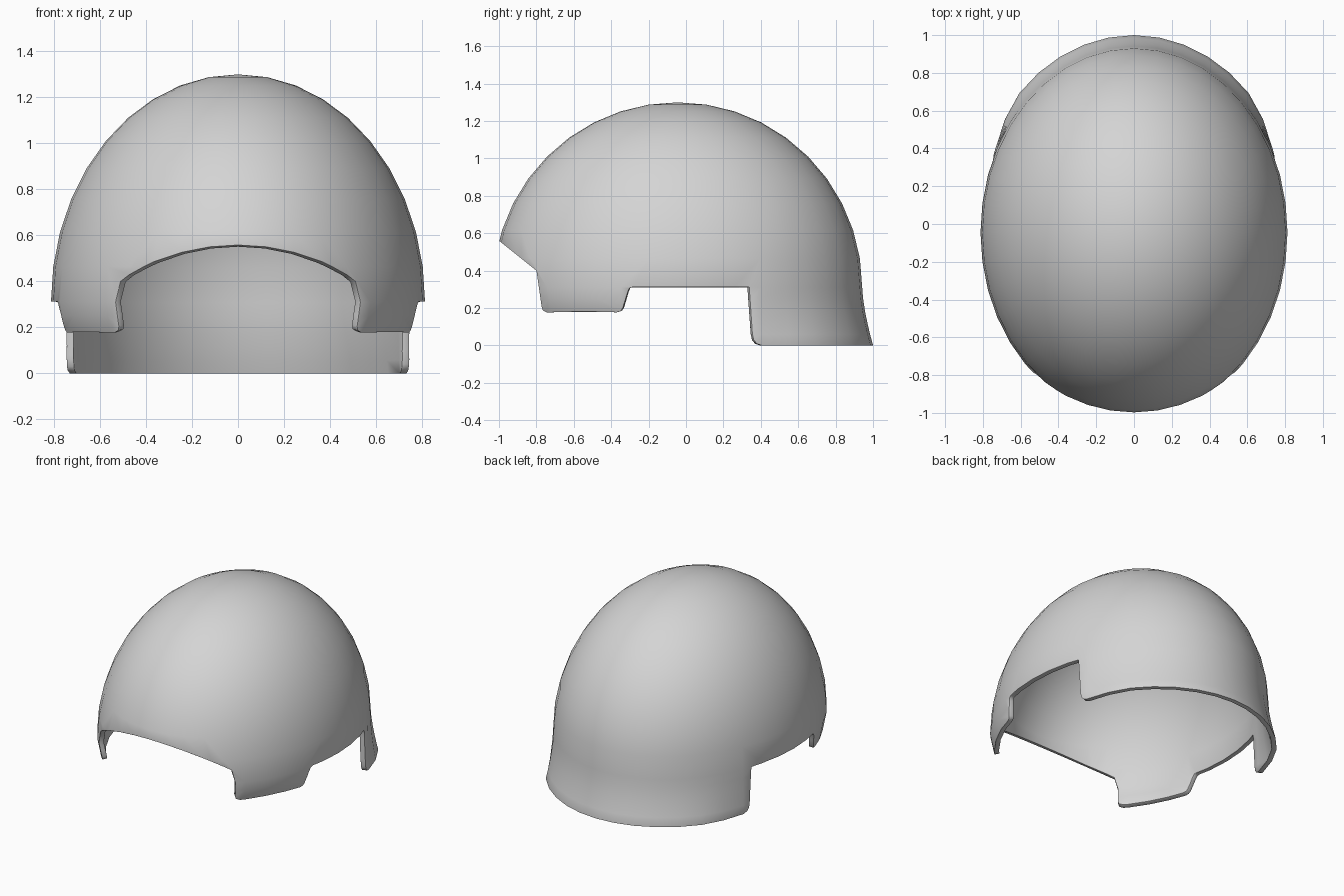
import bpy, bmesh, math

if "Cube" in bpy.data.objects:
    bpy.data.objects.remove(bpy.data.objects["Cube"])

CY, CZ = -0.045, 0.31            # centre of the dome
RX, RY, RZ = 0.813, 0.987, 0.99  # radii of the dome
SEGS = 40


def smooth(a, b, v):
    t = max(0.0, min(1.0, (v - a) / (b - a)))
    return t * t * (3 - 2 * t)


def shell_point(t, s, z):
    """Point on the shell at angle t, with ring scale s and height z."""
    x, y = RX * math.sin(t), CY - RY * math.cos(t)
    if z < CZ:
        d = CZ - z
        # cheek flaps lean inward, neck guard flares outward
        s += 0.059 * (d / 0.31) ** 1.5 * smooth(0.3, 0.7, y)
        s -= 0.22 * d * smooth(0.0, -0.35, y)
    return (x * s, CY + (y - CY) * s, z)


def make_object(name, bm):
    bmesh.ops.recalc_face_normals(bm, faces=bm.faces)
    mesh = bpy.data.meshes.new(name)
    bm.to_mesh(mesh)
    bm.free()
    ob = bpy.data.objects.new(name, mesh)
    bpy.context.collection.objects.link(ob)
    return ob


# Closed dome with a skirt running below the final rim
levels = [(1.0, z) for z in (-0.06, 0.0, 0.06, 0.12, 0.18, 0.25)]
levels += [(math.cos(a), CZ + RZ * math.sin(a))
           for a in (math.radians(9 * i) for i in range(10))]
bm = bmesh.new()
rings = [[bm.verts.new(shell_point(2 * math.pi * j / SEGS, s, z))
          for j in range(SEGS)] for s, z in levels]
for lo, hi in zip(rings, rings[1:]):
    for j in range(SEGS):
        k = (j + 1) % SEGS
        bm.faces.new((lo[j], lo[k], hi[k], hi[j]))
apex = bm.verts.new((0, CY, CZ + RZ))
for j in range(SEGS):
    bm.faces.new((rings[-1][j], rings[-1][(j + 1) % SEGS], apex))
bm.faces.new(rings[0][::-1])
helmet = make_object("helmet_shell", bm)

# Side outline of the brow, cheek flaps, ear openings and neck guard
outline = [(-1.3, 0.80), (-0.80, 0.40), (-0.772, 0.205), (-0.765, 0.187),
           (-0.745, 0.177), (-0.37, 0.177), (-0.35, 0.183), (-0.338, 0.2),
           (-0.312, 0.285), (-0.303, 0.305), (-0.285, 0.313), (0.338, 0.313),
           (0.355, 0.06), (0.362, 0.03), (0.378, 0.01), (0.405, 0.0),
           (1.3, 0.0), (1.3, 1.6), (-1.3, 1.6)]
bm = bmesh.new()
sides = [[bm.verts.new((x, y, z)) for y, z in outline] for x in (-1.2, 1.2)]
bm.faces.new(sides[0])
bm.faces.new(sides[1][::-1])
n = len(outline)
for i in range(n):
    k = (i + 1) % n
    bm.faces.new((sides[0][i], sides[1][i], sides[1][k], sides[0][k]))
cutter = make_object("rim_cutter", bm)
cutter.hide_render = True

# Cut the rim shape
cut = helmet.modifiers.new("rim", 'BOOLEAN')
cut.operation = 'INTERSECT'
cut.solver = 'EXACT'
cut.object = cutter
bpy.context.view_layer.objects.active = helmet
helmet.select_set(True)
bpy.ops.object.modifier_apply(modifier="rim")
bpy.data.objects.remove(cutter)

# Open the underside: only the cut faces span from side to side
bm = bmesh.new()
bm.from_mesh(helmet.data)
wide = [f for f in bm.faces
        if max(v.co.x for v in f.verts) - min(v.co.x for v in f.verts) > 0.5]
bmesh.ops.delete(bm, geom=wide, context='FACES')
bmesh.ops.remove_doubles(bm, verts=bm.verts, dist=0.005)
bm.to_mesh(helmet.data)
bm.free()

# Thickness straight into the shell, with a softened rim
solid = helmet.modifiers.new("thickness", 'SOLIDIFY')
solid.thickness = 0.032
solid.offset = -1
solid.use_quality_normals = True
bevel = helmet.modifiers.new("soft_rim", 'BEVEL')
bevel.width = 0.007
bevel.segments = 2
bevel.limit_method = 'ANGLE'
bevel.angle_limit = math.radians(50)
for m in ("thickness", "soft_rim"):
    bpy.ops.object.modifier_apply(modifier=m)
for v in helmet.data.vertices:
    v.co.z = max(v.co.z, 0.0)

grey = bpy.data.materials.new("light_grey")
grey.diffuse_color = (0.66, 0.66, 0.66, 1)
grey.use_nodes = True
grey.node_tree.nodes["Principled BSDF"].inputs["Base Color"].default_value = grey.diffuse_color
helmet.data.materials.clear()
helmet.data.materials.append(grey)
for p in helmet.data.polygons:
    p.material_index = 0
bpy.ops.object.shade_smooth_by_angle(angle=math.radians(50))
